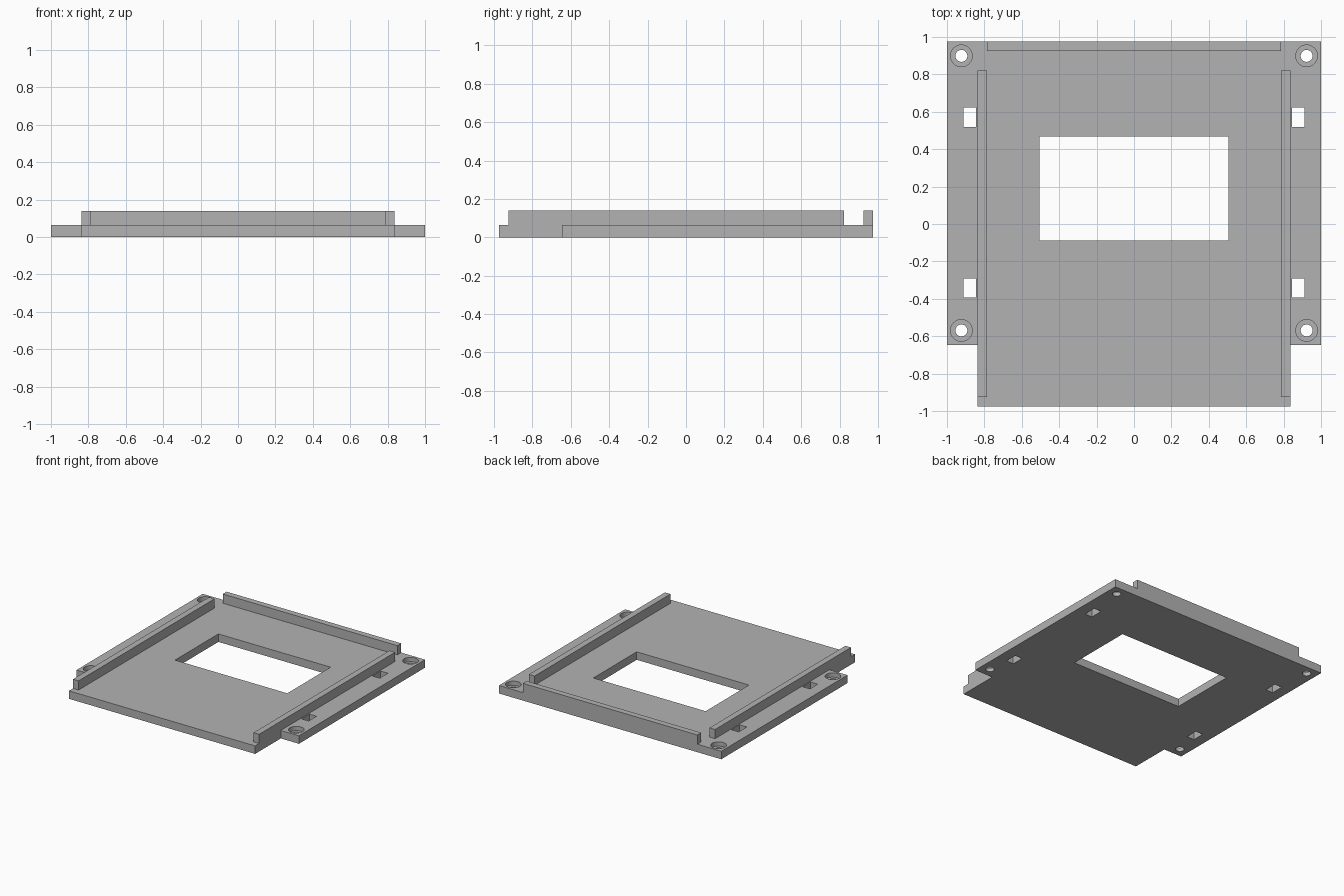
import bpy, bmesh
from mathutils import Matrix, Vector

if "Cube" in bpy.data.objects:
    bpy.data.objects.remove(bpy.data.objects["Cube"])

T, H = 0.065, 0.14          # plate thickness, rail top
grey = bpy.data.materials.new("light grey")
grey.diffuse_color = (0.45, 0.45, 0.45, 1)
grey.use_nodes = True
grey.node_tree.nodes["Principled BSDF"].inputs["Base Color"].default_value = grey.diffuse_color


def make(name, bm):
    bmesh.ops.recalc_face_normals(bm, faces=bm.faces)
    mesh = bpy.data.meshes.new(name)
    bm.to_mesh(mesh)
    bm.free()
    mesh.materials.append(grey)
    ob = bpy.data.objects.new(name, mesh)
    bpy.context.collection.objects.link(ob)
    return ob


def box(name, x0, x1, y0, y1, z0, z1):
    bm = bmesh.new()
    m = Matrix.Translation(((x0 + x1) / 2, (y0 + y1) / 2, (z0 + z1) / 2))
    bmesh.ops.create_cube(bm, size=1, matrix=m @ Matrix.Diagonal((x1 - x0, y1 - y0, z1 - z0, 1)))
    return make(name, bm)


def cylinder(name, x, y, r, z0, z1):
    bm = bmesh.new()
    bmesh.ops.create_cone(bm, cap_ends=True, segments=48, radius1=r, radius2=r, depth=z1 - z0,
                          matrix=Matrix.Translation((x, y, (z0 + z1) / 2)))
    return make(name, bm)


# Base plate with side ears, narrower at the front
half = [(0.837, -0.975), (0.837, -0.646), (1, -0.646), (1, 0.975)]
outline = half + [(-x, y) for x, y in reversed(half)]
bm = bmesh.new()
face = bm.faces.new([bm.verts.new((x, y, 0)) for x, y in outline])
ext = bmesh.ops.extrude_face_region(bm, geom=[face])
bmesh.ops.translate(bm, vec=Vector((0, 0, T)),
                    verts=[v for v in ext["geom"] if isinstance(v, bmesh.types.BMVert)])
plate = make("base_plate", bm)

# Window, strap slots and counterbored screw holes
cutters = [box("window_cutter", -0.505, 0.505, -0.088, 0.469, -0.1, 0.2)]
for s in (-1, 1):
    for y0, y1 in ((0.519, 0.624), (-0.392, -0.291)):
        xs = sorted((s * 0.845, s * 0.911))
        cutters.append(box("slot_cutter", *xs, y0, y1, -0.1, 0.2))
    for y in (0.899, -0.569):
        cutters.append(cylinder("hole_cutter", s * 0.923, y, 0.032, -0.1, 0.2))
        cutters.append(cylinder("counterbore_cutter", s * 0.923, y, 0.058, 0.03, 0.2))

bpy.context.view_layer.objects.active = plate
for c in cutters:
    mod = plate.modifiers.new("cut", 'BOOLEAN')
    mod.operation, mod.solver, mod.object = 'DIFFERENCE', 'EXACT', c
    bpy.ops.object.modifier_apply(modifier=mod.name)
    bpy.data.objects.remove(c)

plate.select_set(True)
bpy.ops.object.shade_smooth_by_angle()

# Raised guide rails and rear stop
box("left_rail", -0.837, -0.787, -0.924, 0.822, T, H)
box("right_rail", 0.787, 0.837, -0.924, 0.822, T, H)
box("rear_stop", -0.785, 0.785, 0.926, 0.975, T, H)
